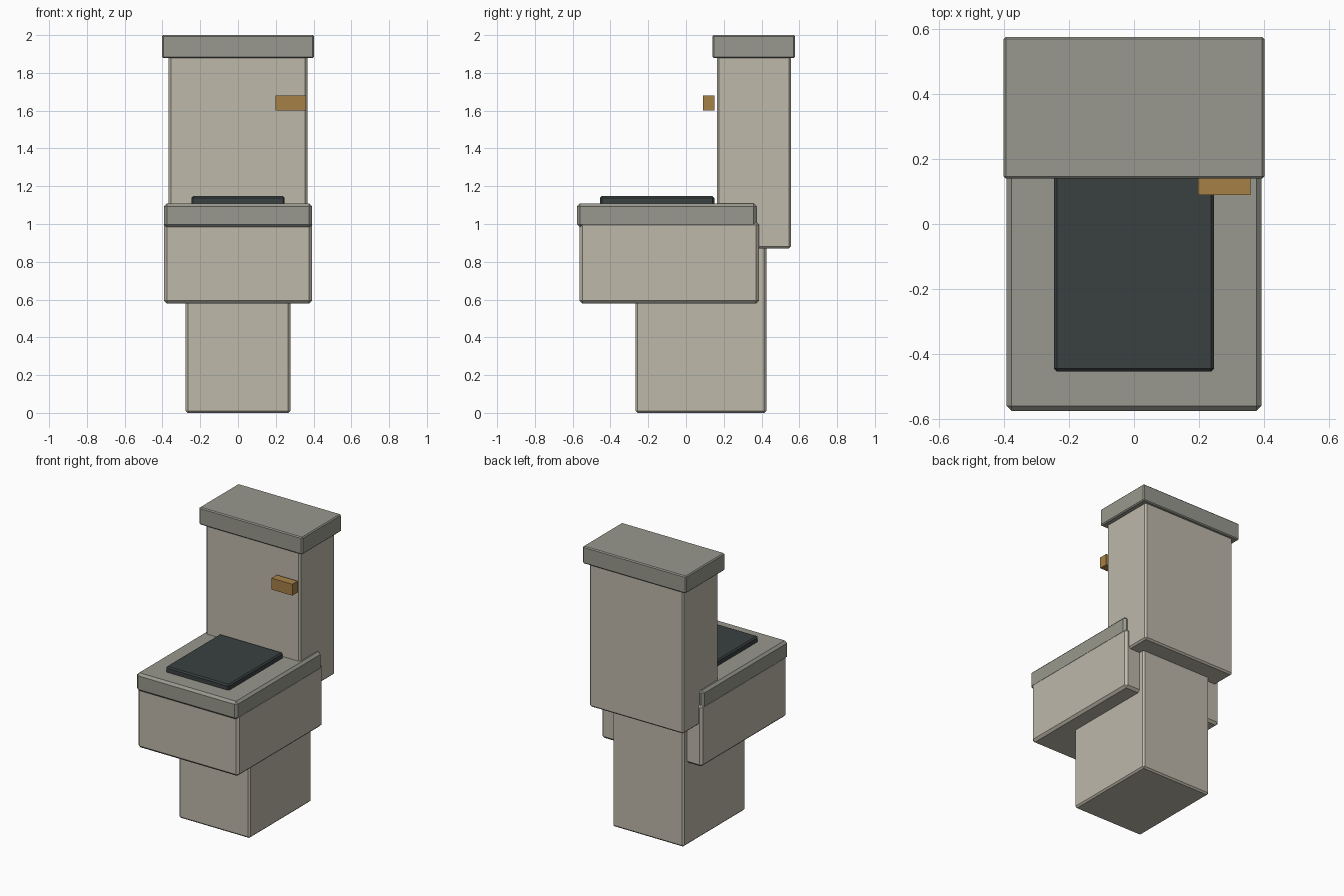
import bpy
import bmesh

if "Cube" in bpy.data.objects:
    bpy.data.objects.remove(bpy.data.objects["Cube"])


def material(name, rgb):
    """Flat colour given as 0-255 sRGB, stored as linear."""
    lin = [((c / 255 + 0.055) / 1.055) ** 2.4 for c in rgb]
    m = bpy.data.materials.new(name)
    m.diffuse_color = (*lin, 1)
    m.use_nodes = True
    m.node_tree.nodes["Principled BSDF"].inputs["Base Color"].default_value = m.diffuse_color
    return m


ceramic = material("warm ceramic", (190, 184, 170))
grey = material("grey trim", (152, 152, 142))
dark = material("dark slate", (58, 64, 64))
brass = material("brass", (166, 128, 70))


def box(name, x, y, z, mat, chamfer=0.0):
    """Box spanning the (min, max) ranges, with optional chamfered edges."""
    bm = bmesh.new()
    bmesh.ops.create_cube(bm, size=1)
    for v in bm.verts:
        v.co = [(a + b) / 2 + c * (b - a) for c, (a, b) in zip(v.co, (x, y, z))]
    mesh = bpy.data.meshes.new(name)
    bm.to_mesh(mesh)
    bm.free()
    mesh.materials.append(mat)
    obj = bpy.data.objects.new(name, mesh)
    bpy.context.collection.objects.link(obj)
    if chamfer:
        mod = obj.modifiers.new("chamfer", "BEVEL")
        mod.width = chamfer
        mod.segments = 1
    return obj


# Base and bowl
box("pedestal", (-0.277, 0.277), (-0.267, 0.425), (0, 0.89), ceramic, 0.011)
box("bowl", (-0.393, 0.393), (-0.563, 0.387), (0.578, 1.012), ceramic, 0.016)

# Seat rim and the dark panel on it
box("seat", (-0.393, 0.393), (-0.577, 0.373), (0.982, 1.109), grey, 0.016)
box("seat_panel", (-0.247, 0.247), (-0.455, 0.15), (1.09, 1.147), dark, 0.009)

# Tank, its lid and the flush handle
box("tank", (-0.367, 0.367), (0.164, 0.555), (0.87, 1.9), ceramic, 0.011)
box("tank_lid", (-0.402, 0.402), (0.14, 0.577), (1.878, 2.0), grey, 0.007)
box("flush_handle", (0.198, 0.36), (0.09, 0.15), (1.6, 1.68), brass)
